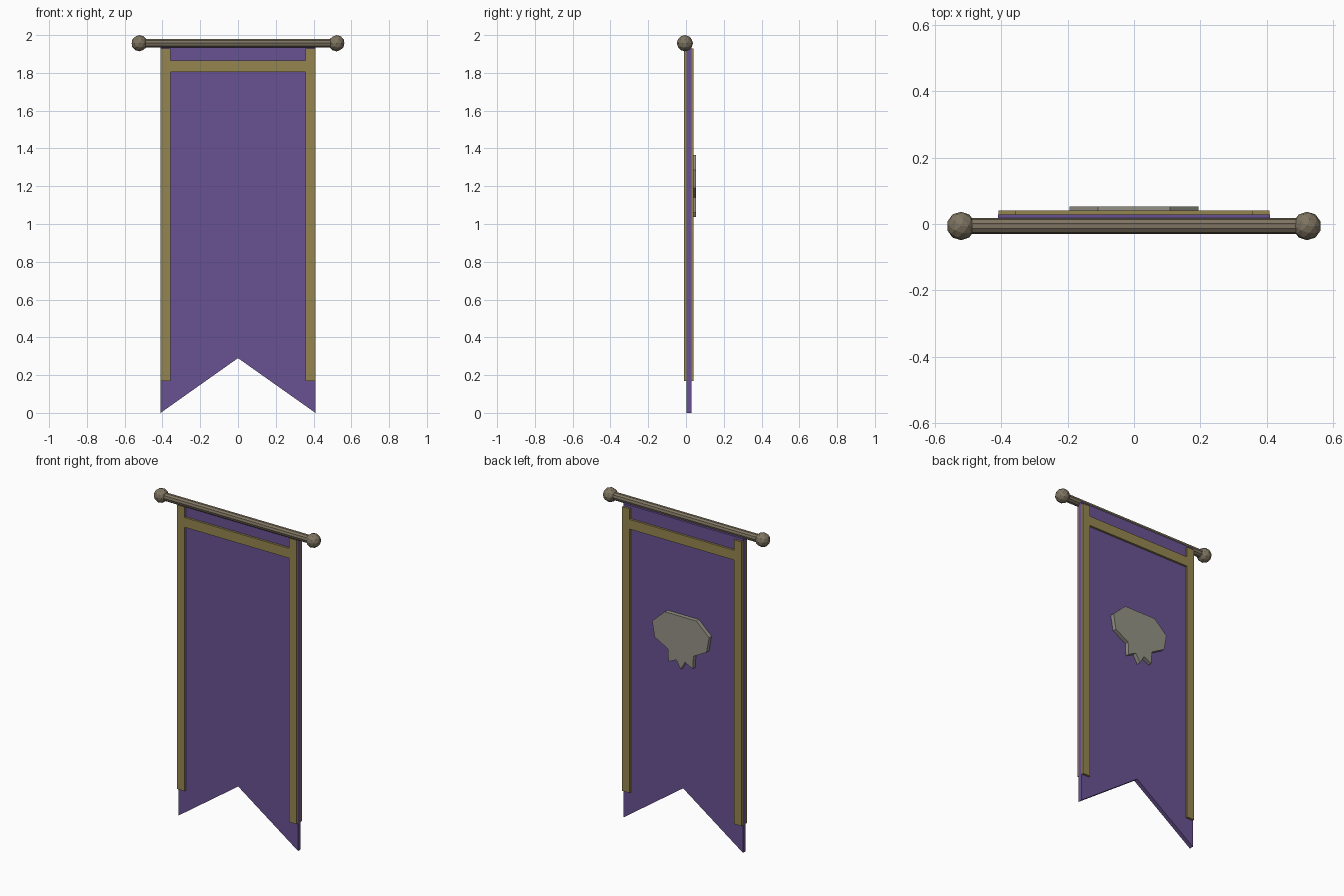
import bpy, bmesh, math

if "Cube" in bpy.data.objects:
    bpy.data.objects.remove(bpy.data.objects["Cube"])


def material(name, rgb):
    m = bpy.data.materials.new(name)
    m.diffuse_color = (*rgb, 1)
    m.use_nodes = True
    m.node_tree.nodes["Principled BSDF"].inputs["Base Color"].default_value = m.diffuse_color
    return m


PURPLE = material("purple_cloth", (0.14, 0.085, 0.29))
GOLD = material("gold_trim", (0.30, 0.235, 0.08))
WOOD = material("wood", (0.21, 0.175, 0.12))
SILVER = material("silver", (0.30, 0.29, 0.24))
POLE_Y, POLE_Z = -0.006, 1.957


def slab(name, outline, y0, y1, mat):
    """Extrude an (x, z) outline from y0 to y1."""
    bm = bmesh.new()
    face = bm.faces.new([bm.verts.new((x, y0, z)) for x, z in outline])
    ext = bmesh.ops.extrude_face_region(bm, geom=[face])
    for v in ext["geom"]:
        if isinstance(v, bmesh.types.BMVert):
            v.co.y = y1
    bmesh.ops.recalc_face_normals(bm, faces=bm.faces)
    mesh = bpy.data.meshes.new(name)
    bm.to_mesh(mesh)
    bm.free()
    ob = bpy.data.objects.new(name, mesh)
    bpy.context.collection.objects.link(ob)
    mesh.materials.append(mat)
    return ob


def rect(x0, x1, z0, z1):
    return [(x0, z0), (x1, z0), (x1, z1), (x0, z1)]


# swallow-tailed cloth
slab("cloth", [(-0.41, 0), (0, 0.29), (0.41, 0), (0.41, 1.945), (-0.41, 1.945)],
     0.002, 0.028, PURPLE)

# gold trim, showing on both faces of the cloth
for side, x0, x1 in (("left", -0.409, -0.358), ("right", 0.358, 0.409)):
    slab(side + "_trim", rect(x0, x1, 0.17, 1.93), -0.011, 0.041, GOLD)
slab("top_trim", rect(-0.358, 0.358, 1.805, 1.865), -0.011, 0.041, GOLD)

# skull-like emblem on the back: right half mirrored to the left
half = [(0.108, 1.365), (0.195, 1.285), (0.178, 1.19), (0.088, 1.14),
        (0.083, 1.062), (0.03, 1.088)]
emblem = half + [(0, 1.037)] + [(-x, z) for x, z in reversed(half)]
slab("emblem", emblem, 0.028, 0.053, SILVER)

# hanging pole
bpy.ops.mesh.primitive_cylinder_add(vertices=10, radius=0.0245, depth=1.04,
                                    location=(0, POLE_Y, POLE_Z),
                                    rotation=(0, math.pi / 2, 0))
pole = bpy.context.object
pole.name = "pole"
pole.data.materials.append(WOOD)

# faceted end knobs
for side, s in (("left", -1), ("right", 1)):
    bpy.ops.mesh.primitive_ico_sphere_add(subdivisions=2, radius=0.043,
                                          location=(s * 0.522, POLE_Y, POLE_Z))
    knob = bpy.context.object
    knob.name = side + "_knob"
    knob.data.materials.append(WOOD)
